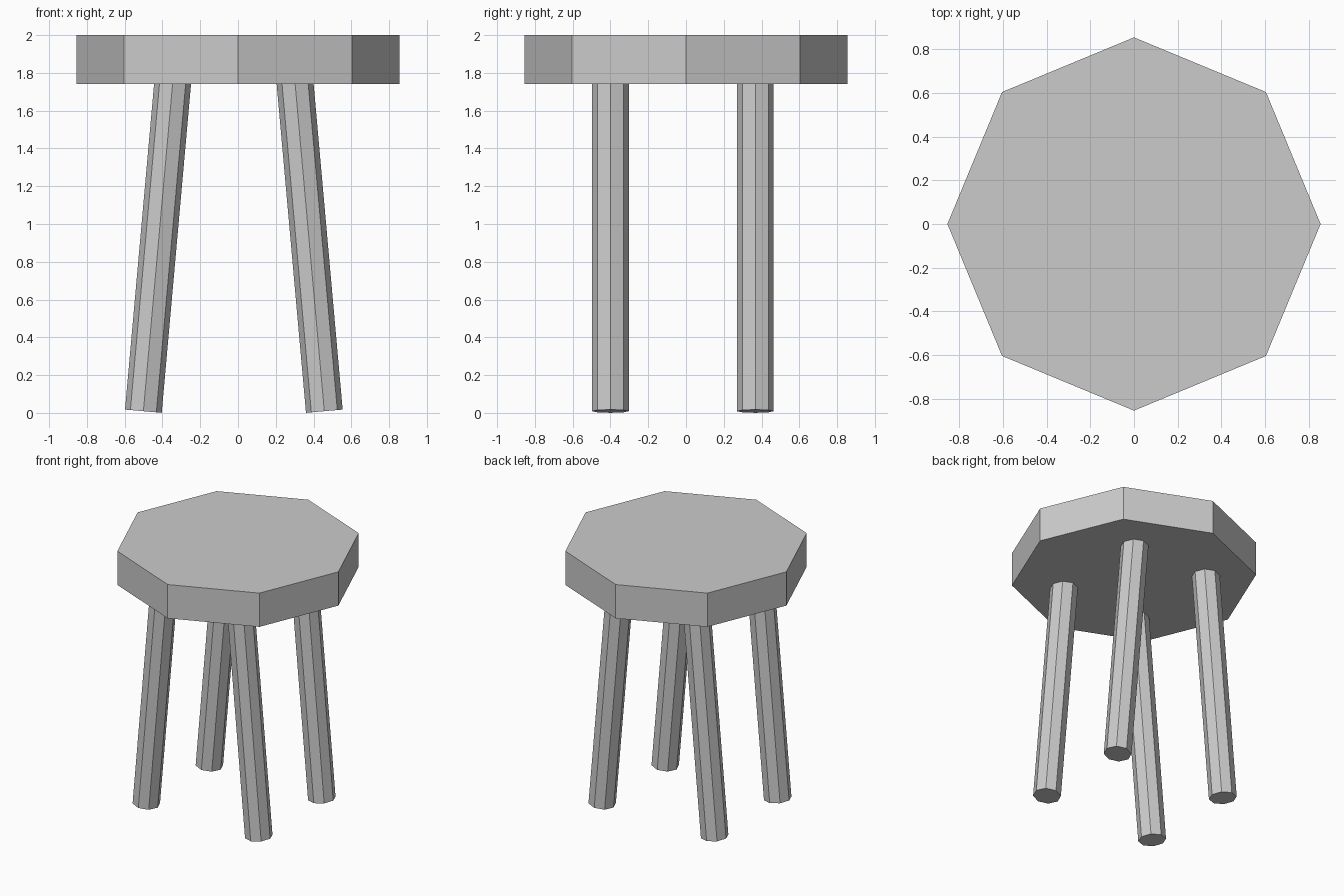
import bpy
from mathutils import Vector

if "Cube" in bpy.data.objects:
    bpy.data.objects.remove(bpy.data.objects["Cube"])


def octagon_prism(name, start, end, radius):
    """Eight-sided prism running from start up to end."""
    start, end = Vector(start), Vector(end)
    axis = end - start
    mid = (start + end) / 2
    # every part leans only in the x-z plane
    bpy.ops.mesh.primitive_cylinder_add(
        vertices=8, radius=radius, depth=axis.length, location=mid,
        rotation=(0, Vector((axis.x, axis.z)).angle_signed(Vector((0, 1))) * -1, 0))
    obj = bpy.context.object
    # choose the lean that really points along the axis
    lean = obj.rotation_euler.to_matrix() @ Vector((0, 0, 1))
    if lean.x * axis.x < 0:
        obj.rotation_euler.y *= -1
    obj.name = name
    return obj


# Seat slab
octagon_prism("seat", (0, 0, 1.74), (0, 0, 2.0), 0.855)

# Four legs splayed sideways, tops sunk slightly into the seat
CENTRE_X = -0.022
for depth_name, y in (("front", -0.40), ("back", 0.367)):
    for side_name, side in (("left", -1), ("right", 1)):
        octagon_prism(f"{depth_name}_{side_name}_leg",
                      (CENTRE_X + side * 0.479, y, 0.009),
                      (CENTRE_X + side * 0.321, y, 1.78), 0.0975)
